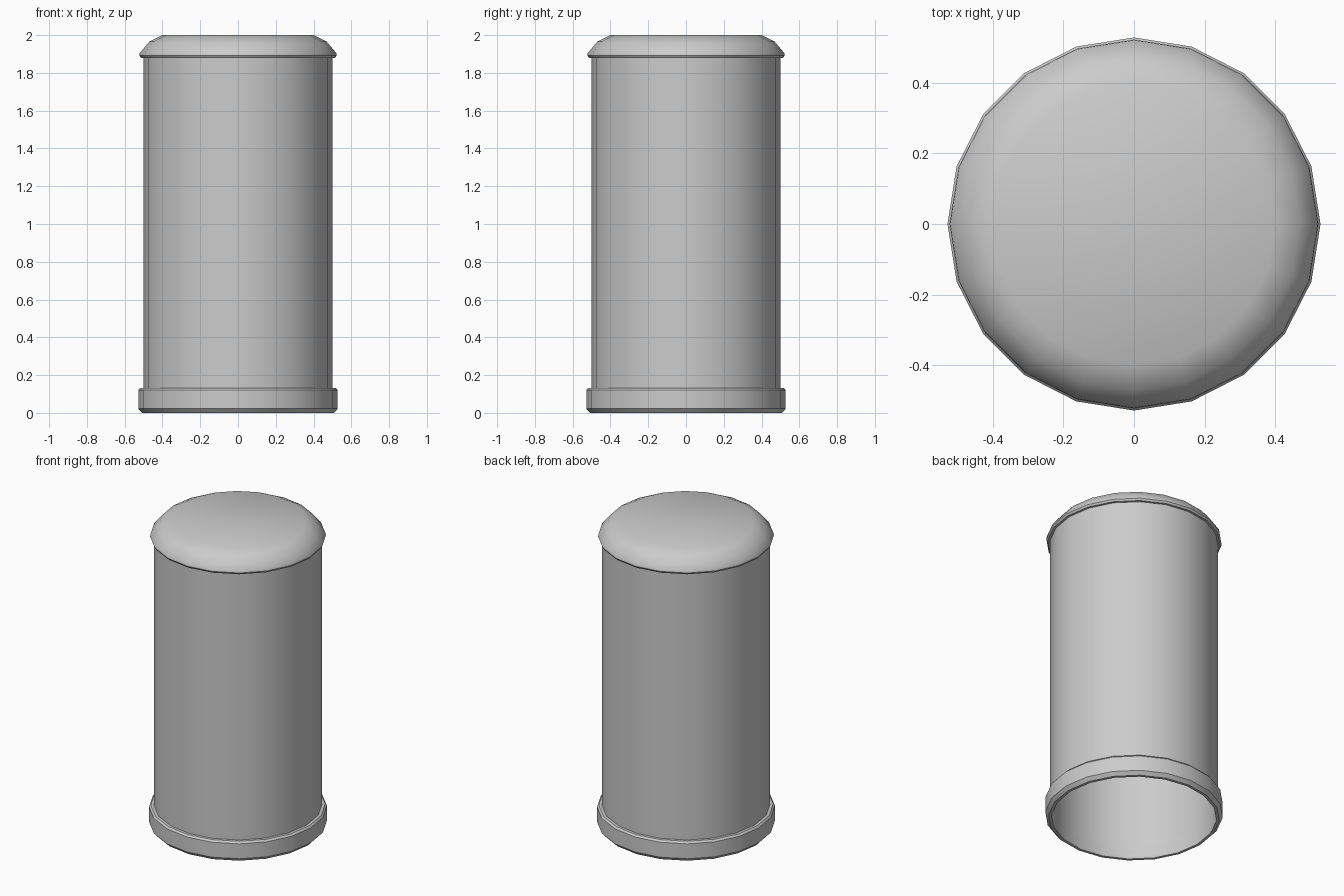
import bpy, bmesh, math

if "Cube" in bpy.data.objects:
    bpy.data.objects.remove(bpy.data.objects["Cube"])

SIDES = 20


def lathe(name, profile, closed=False, cap_end=False):
    """Revolve (radius, height) points around z."""
    bm = bmesh.new()
    rings = []
    for r, z in profile:
        rings.append([bm.verts.new((r * math.cos(2 * math.pi * i / SIDES),
                                    r * math.sin(2 * math.pi * i / SIDES), z))
                      for i in range(SIDES)])
    pairs = list(zip(rings, rings[1:]))
    if closed:
        pairs.append((rings[-1], rings[0]))
    for low, high in pairs:
        for i in range(SIDES):
            j = (i + 1) % SIDES
            bm.faces.new((low[i], low[j], high[j], high[i]))
    if cap_end:
        bm.faces.new(rings[-1])
    mesh = bpy.data.meshes.new(name)
    bm.to_mesh(mesh)
    bm.free()
    obj = bpy.data.objects.new(name, mesh)
    bpy.context.collection.objects.link(obj)
    bpy.ops.object.select_all(action='DESELECT')
    obj.select_set(True)
    bpy.context.view_layer.objects.active = obj
    bpy.ops.object.shade_smooth_by_angle(angle=math.radians(35))
    return obj


# Hollow tube, open underneath
lathe("body_tube", [(0.5, 0.025), (0.5, 1.885)])

# Bevelled collar around the foot
lathe("base_ring", [(0.49, 0.0), (0.508, 0.0), (0.528, 0.022), (0.528, 0.12),
                    (0.518, 0.132), (0.5, 0.132), (0.5, 0.025)], closed=True)

# Overhanging lid with a chamfered top
lathe("top_cap", [(0.5, 1.88), (0.514, 1.88), (0.522, 1.892), (0.52, 1.905),
                  (0.47, 1.965), (0.40, 2.0)], cap_end=True)
